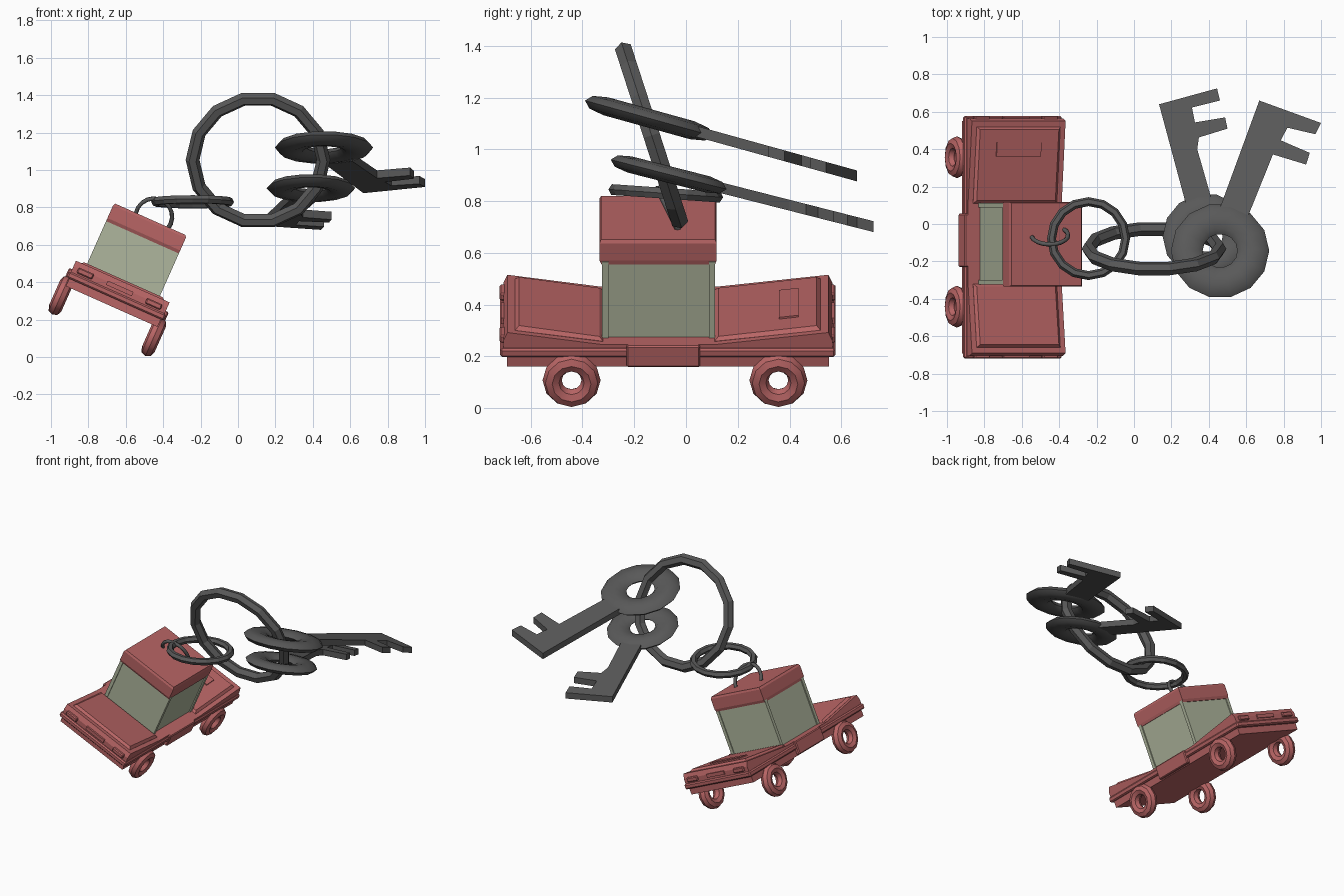
import bpy, bmesh
from math import radians, cos, sin
from mathutils import Matrix, Vector

if "Cube" in bpy.data.objects:
    bpy.data.objects.remove(bpy.data.objects["Cube"])

def mat(name, rgb):
    m = bpy.data.materials.new(name)
    m.diffuse_color = (*rgb, 1)
    m.use_nodes = True
    m.node_tree.nodes["Principled BSDF"].inputs["Base Color"].default_value = m.diffuse_color
    return m

RED = mat("red paint", (0.48, 0.13, 0.13))
GLASS = mat("pale green glass", (0.43, 0.47, 0.34))
DARK = mat("dark metal", (0.1, 0.1, 0.1))

# The car's own frame: leaning 24 degrees about the y axis
CAR = Matrix.Translation((-0.664, 0, 0.296)) @ Matrix.Rotation(radians(24), 4, 'Y')

def finish(name, bm, m, M):
    bmesh.ops.recalc_face_normals(bm, faces=bm.faces)
    me = bpy.data.meshes.new(name)
    bm.to_mesh(me)
    bm.free()
    me.transform(M)
    me.materials.append(m)
    ob = bpy.data.objects.new(name, me)
    bpy.context.collection.objects.link(ob)
    return ob

def loft(name, loops, m, M=CAR):
    """Skin closed loops of equal length and cap both ends."""
    bm = bmesh.new()
    rings = [[bm.verts.new(p) for p in lp] for lp in loops]
    n = len(rings[0])
    for a, b in zip(rings, rings[1:]):
        for i in range(n):
            bm.faces.new((a[i], a[(i + 1) % n], b[(i + 1) % n], b[i]))
    bm.faces.new(rings[0])
    bm.faces.new(rings[-1])
    return finish(name, bm, m, M)

def side_prism(name, profile, half, m=RED):
    """Side profile (y, w) stretched across the car's width."""
    return loft(name, [[(s * half, y, w) for y, w in profile] for s in (-1, 1)], m)

def box(name, x0, x1, y0, y1, z0, z1, m=RED, bevel=0.0):
    ob = loft(name, [[(x0, y0, z), (x1, y0, z), (x1, y1, z), (x0, y1, z)] for z in (z0, z1)], m)
    if bevel:
        b = ob.modifiers.new("bevel", 'BEVEL')
        b.width, b.segments = bevel, 1
    return ob

def torus(name, M, R, r, segs, minor, flat=1.0, m=DARK, smooth=False):
    bpy.ops.mesh.primitive_torus_add(major_radius=R, minor_radius=r,
                                     major_segments=segs, minor_segments=minor)
    ob = bpy.context.object
    ob.name = name
    ob.data.transform(M @ Matrix.Diagonal((1, 1, flat, 1)))
    ob.data.materials.append(m)
    if smooth:
        bpy.ops.object.shade_smooth_by_angle(angle=radians(40))
    return ob

# Lower body, belt line and upper body
box("lower_skirt", -0.268, 0.268, -0.692, 0.552, -0.028, 0.025)
box("belt_bumper", -0.284, 0.284, -0.718, 0.577, 0.016, 0.052, bevel=0.008)
side_prism("upper_body", [(-0.705, 0.04), (-0.705, 0.085), (-0.69, 0.118), (-0.33, 0.068),
                          (0.12, 0.068), (0.55, 0.118), (0.565, 0.085), (0.565, 0.04)], 0.274)

# Raised hood and trunk panels
def panel(name, ya, wa, yb, wb):
    def ring(inset, lift):
        d = inset if yb > ya else -inset
        h = 0.245 - inset
        return [(-h, ya + d, wa + lift), (h, ya + d, wa + lift),
                (h, yb - d, wb + lift), (-h, yb - d, wb + lift)]
    loft(name, [ring(0, -0.02), ring(0, 0.0), ring(0.015, 0.014)], RED)

panel("hood_panel", -0.66, 0.114, -0.32, 0.068)
panel("trunk_panel", 0.52, 0.114, 0.11, 0.068)
loft("trunk_plate", [[(-0.13, 0.36, w), (0.13, 0.36, w), (0.13, 0.435, w + 0.009), (-0.13, 0.435, w + 0.009)]
                     for w in (0.09, 0.118)], RED)

# Doors, lamps and grilles
for s, side in ((-1, "left"), (1, "right")):
    a, b = sorted((s * 0.2, s * 0.292))
    box(side + "_door", a, b, -0.23, 0.055, -0.022, 0.068, bevel=0.006)
    a, b = sorted((s * 0.155, s * 0.245))
    box(side + "_headlamp", a, b, -0.72, -0.68, 0.06, 0.092, bevel=0.006)
    box(side + "_tail_lamp", a, b, 0.54, 0.578, 0.06, 0.092, bevel=0.006)
box("front_grille", -0.075, 0.075, -0.715, -0.68, 0.066, 0.09)
box("rear_plate", -0.075, 0.075, 0.54, 0.573, 0.066, 0.09)

# Cabin: glass block, corner pillars, roof
box("cabin_glass", -0.205, 0.205, -0.318, 0.106, 0.05, 0.39, GLASS)
for s in (-1, 1):
    for y in (-0.312, 0.1):
        a, b = sorted((s * 0.19, s * 0.213))
        box("window_pillar", a, b, y - 0.012, y + 0.012, 0.05, 0.39, GLASS)
loft("roof", [[(-x, y0, w), (x, y0, w), (x, y1, w), (-x, y1, w)] for x, y0, y1, w in
              ((0.21, -0.326, 0.112, 0.377), (0.213, -0.334, 0.118, 0.395),
               (0.213, -0.334, 0.118, 0.468), (0.206, -0.328, 0.112, 0.482))], RED)

# Wheels
for x in (-0.272, 0.272):
    for y in (-0.442, 0.357):
        M = CAR @ Matrix.Translation((x, y, -0.085)) @ Matrix.Rotation(radians(90), 4, 'Y')
        torus("wheel", M, 0.075, 0.037, 12, 8, m=RED, smooth=True)

# Wire loop standing on the roof
cu = bpy.data.curves.new("roof_loop", 'CURVE')
cu.dimensions = '3D'
cu.bevel_depth, cu.bevel_resolution = 0.012, 1
cu.use_fill_caps = True
sp = cu.splines.new('POLY')
sp.points.add(11)
for i, p in enumerate(sp.points):
    t = radians(-42 + 210 * i / 11)
    v = Vector((-0.45, -0.06, 0.75)) + 0.098 * Vector((cos(t), -0.5 * sin(t), 1.0 * sin(t)))
    p.co = (*v, 1)
cu.materials.append(DARK)
bpy.context.collection.objects.link(bpy.data.objects.new("roof_loop", cu))

# Linking ring and large ring
torus("small_ring", Matrix.Translation((-0.243, -0.078, 0.83)) @ Matrix.Rotation(radians(-4), 4, 'X'),
      0.198, 0.024, 16, 6)
torus("large_ring", Matrix.Translation((0.107, -0.133, 1.054)) @ Matrix.Rotation(radians(108), 4, 'X'),
      0.35, 0.037, 14, 6)

# Keys: flattened ring head and a toothed blade lying in the head's sloping plane
def key(name, centre, slope, size, outline):
    c = Vector(centre)
    tilt = Matrix.Rotation(-slope, 4, 'X')
    torus(name + "_head", Matrix.Translation(c) @ tilt, 0.178 * size, 0.085 * size, 14, 8,
          flat=0.42, smooth=True)
    z = lambda y: c.z - (y - c.y) * sin(slope) / cos(slope)
    loft(name + "_blade", [[(x, y, z(y) + d) for x, y in outline] for d in (-0.021, 0.021)],
         DARK, Matrix())

key("upper_key", (0.46, -0.143, 1.12), radians(15.5), 1.0,
    [(0.45, 0.06), (0.67, 0.66), (1.0, 0.54), (0.97, 0.48), (0.82, 0.515), (0.785, 0.447),
     (0.94, 0.38), (0.92, 0.318), (0.743, 0.372), (0.605, 0.03)])
key("lower_key", (0.39, -0.067, 0.903), radians(14.3), 0.9,
    [(0.29, 0.06), (0.134, 0.64), (0.444, 0.725), (0.46, 0.66), (0.31, 0.623), (0.326, 0.543),
     (0.487, 0.57), (0.5, 0.51), (0.347, 0.463), (0.338, 0.4), (0.43, 0.08)])
